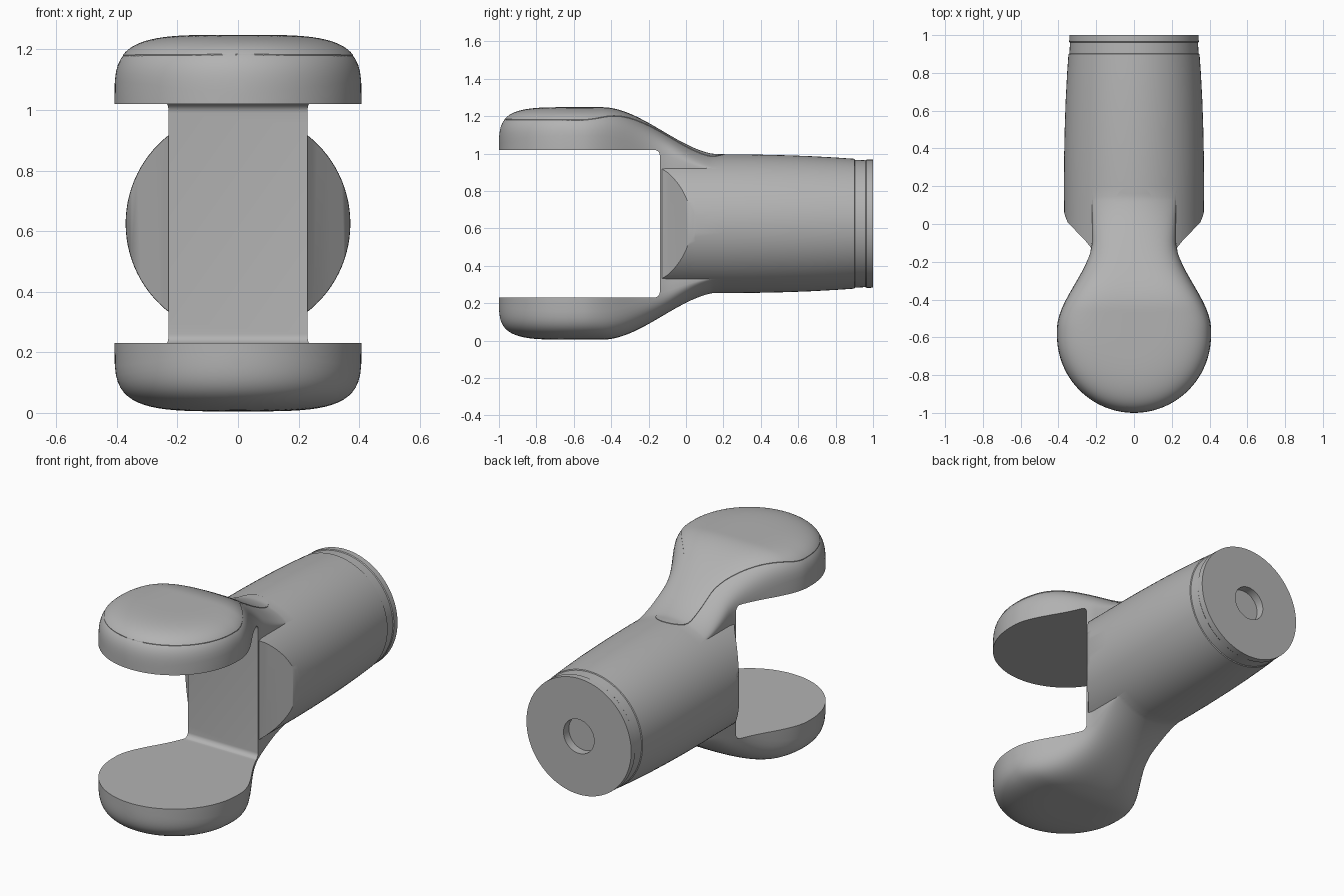
import bpy, bmesh
from math import sin, cos, pi, sqrt, hypot

if "Cube" in bpy.data.objects:
    bpy.data.objects.remove(bpy.data.objects["Cube"])

MID = 0.625           # height of the symmetry plane
HEAD_Y, HEAD_R = -0.59, 0.408
RIM = 1.02            # inner face of the upper pad

grey = bpy.data.materials.new("plain_grey")
grey.use_nodes = True
grey.diffuse_color = (0.45, 0.45, 0.45, 1)
grey.node_tree.nodes["Principled BSDF"].inputs["Base Color"].default_value = (0.45, 0.45, 0.45, 1)


def finish(bm, name):
    bmesh.ops.recalc_face_normals(bm, faces=bm.faces)
    mesh = bpy.data.meshes.new(name)
    bm.to_mesh(mesh)
    bm.free()
    obj = bpy.data.objects.new(name, mesh)
    mesh.materials.append(grey)
    bpy.context.collection.objects.link(obj)
    return obj


def loft(name, rings):
    """Closed skin through rings of equal point count, capped at both ends."""
    bm = bmesh.new()
    rows = [[bm.verts.new(p) for p in ring] for ring in rings]
    n = len(rows[0])
    for a, b in zip(rows, rows[1:]):
        for i in range(n):
            j = (i + 1) % n
            bm.faces.new((a[i], a[j], b[j], b[i]))
    bm.faces.new(rows[0])
    bm.faces.new(rows[-1])
    return finish(bm, name)


def select_only(obj):
    bpy.ops.object.select_all(action='DESELECT')
    obj.select_set(True)
    bpy.context.view_layer.objects.active = obj


def boolean(obj, other, operation):
    mod = obj.modifiers.new("boolean", 'BOOLEAN')
    mod.operation, mod.object, mod.solver = operation, other, 'EXACT'
    select_only(obj)
    bpy.ops.object.modifier_apply(modifier=mod.name)
    bpy.data.objects.remove(other)


def ease(v, start, end):
    t = min(1, max(0, (v - start) / (end - start)))
    return t * t * (3 - 2 * t)


# Shape of the arm: half width and upper surface
def arm_width(y):
    if y < HEAD_Y:
        return HEAD_R * sqrt(max(0, 1 - ((y - HEAD_Y) / 0.41) ** 2))
    return HEAD_R - 0.186 * ease(y, -0.56, -0.08)


def arm_top(x, y):
    if y < HEAD_Y:
        s = hypot(x / HEAD_R, (y - HEAD_Y) / 0.41)
    else:
        s = abs(x) / arm_width(y)
    dome = 0.225 * (1 - max(0, 1 - s ** 4) ** 0.25)
    arc = 0.37 - sqrt(0.37 ** 2 - min(abs(x), 0.36) ** 2)
    t = ease(y, -0.35, 0.2)
    return 1.245 - 0.255 * ease(y, -0.45, 0.2) - dome * (1 - t) - arc * t


# Rows along the arm, packed closer at the rounded front
def rows_y(radius, end, count=34):
    front = [HEAD_Y - radius * cos(0.03 + (pi / 2 - 0.03) * i / 24) for i in range(24)]
    return front + [HEAD_Y + (end - HEAD_Y) * i / count for i in range(count + 1)]


ACROSS = [sin(pi / 2 * (i / 20 - 1)) for i in range(41)]

# Forked arm, mirrored about the middle plane
rings = []
for y in rows_y(0.41, 0.22):
    w = arm_width(y)
    top = [(s * w, y, arm_top(s * w, y)) for s in ACROSS]
    rings.append(top + [(x, y, 2 * MID - z) for x, y, z in reversed(top)])
arm = loft("arm", rings)

# Tapered barrel with end collar and blind hole
profile = [(-0.138, 0.37), (0.05, 0.37), (0.2, 0.371), (0.35, 0.37), (0.5, 0.367),
           (0.65, 0.362), (0.8, 0.354), (0.9, 0.347), (0.903, 0.342), (0.96, 0.339),
           (0.965, 0.343), (1, 0.342), (1, 0.1), (0.95, 0.1)]
body = loft("fork_body", [[(r * cos(2 * pi * i / 96), y, MID + r * sin(2 * pi * i / 96))
                           for i in range(96)] for y, r in profile])

# Slanted shoulders on both sides of the barrel
shoulder = [(0.215, -0.2), (0.225, -0.13), (0.25, -0.097), (0.352, 0.01), (0.364, 0.04),
            (0.38, 0.1), (0.6, 0.1), (0.6, -0.2)]
for side in (-1, 1):
    cutter = loft("shoulder_cutter", [[(side * x, y, z) for x, y in shoulder] for z in (-0.2, 1.5)])
    boolean(body, cutter, 'DIFFERENCE')

boolean(body, arm, 'UNION')

# Slot between the two pads, with filleted back corners
r, back = 0.03, -0.14
slot = [(-1.5, 2 * MID - RIM), (-1.5, RIM)]
for k in range(7):
    a = pi / 2 * k / 6
    slot.append((back - r + r * sin(a), RIM - r + r * cos(a)))
for k in range(7):
    a = pi / 2 * k / 6
    slot.append((back - r + r * cos(a), 2 * MID - RIM + r - r * sin(a)))
cutter = loft("slot_cutter", [[(x, y, z) for y, z in slot] for x in (-0.7, 0.7)])
boolean(body, cutter, 'DIFFERENCE')


# Keyhole inlay on the upper pad
def inlay_width(y):
    if y < HEAD_Y:
        return sqrt(max(0, 0.38 ** 2 - (y - HEAD_Y) ** 2))
    if y > 0.1:
        return sqrt(max(0, 0.105 ** 2 - (y - 0.1) ** 2))
    return 0.38 - 0.275 * ease(y, -0.56, -0.07)


def skin(x, y):
    z = arm_top(x, y)
    return max(z, MID + sqrt(0.371 ** 2 - x * x)) if y > -0.05 else z


rings = []
tip = [0.1 + 0.105 * sin(pi / 2 * i / 10) for i in range(1, 10)] + [0.2049]
for y in rows_y(0.38, 0.1) + tip:
    w = inlay_width(y)
    top = [(s * w, y, skin(s * w, y) + 0.003) for s in ACROSS]
    rings.append(top + [(x, y, z - 0.009) for x, y, z in reversed(top)])
inlay = loft("keyhole_inlay", rings)

for obj in (body, inlay):
    select_only(obj)
    bpy.ops.object.shade_smooth_by_angle(angle=0.6)
